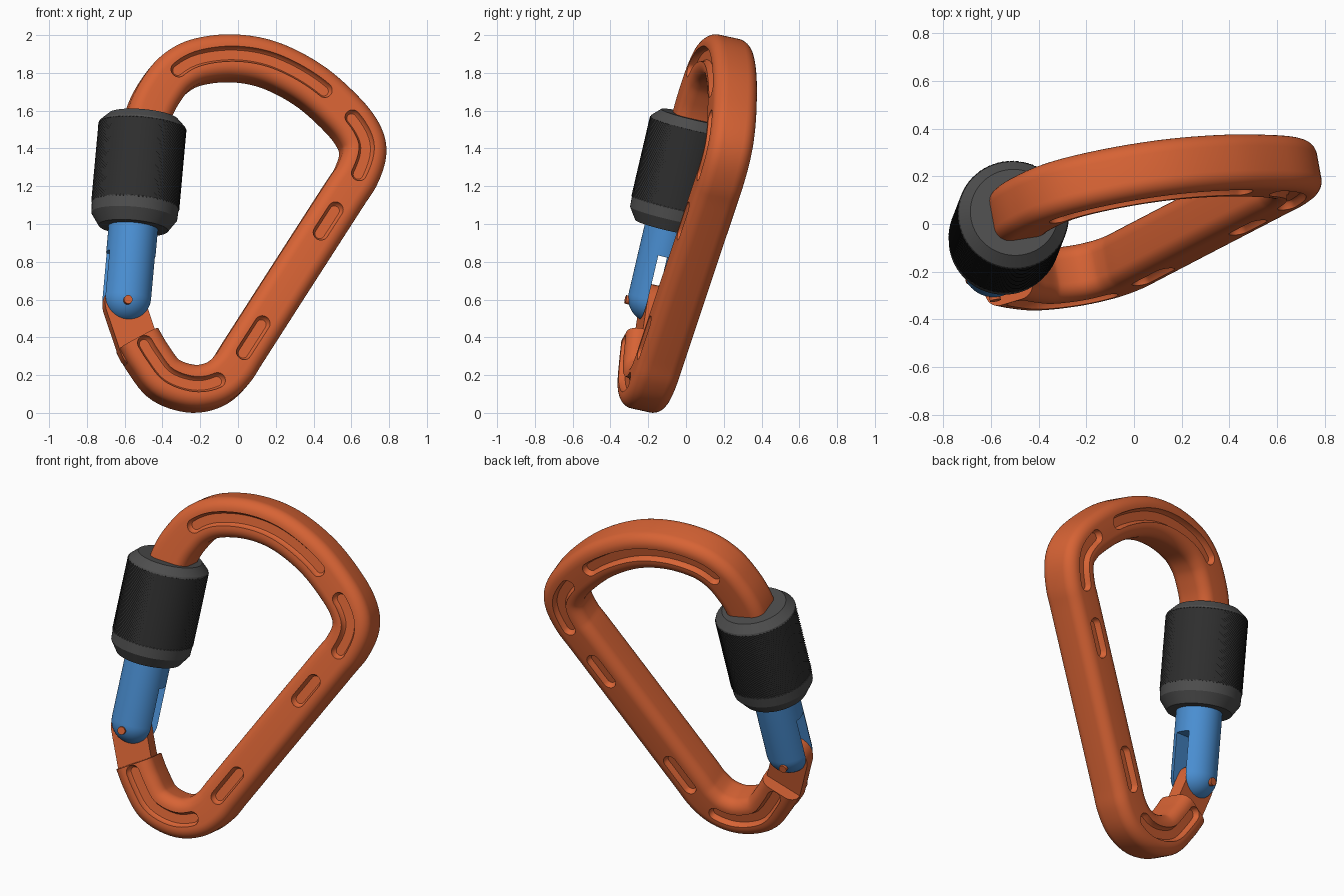
import bpy, bmesh, math
from mathutils import Vector, Matrix

if "Cube" in bpy.data.objects:
    bpy.data.objects.remove(bpy.data.objects["Cube"])

# Tilted plane of the ring: y = A*x + B*z + C
A, B, C = 0.182, 0.217, -0.2
E1 = Vector((1, A, 0)).normalized()
N = -Vector((-A, 1, -B)).normalized()          # local z, towards the front
E2 = N.cross(E1)
FRAME = Matrix.Translation((0, C, 0)) @ Matrix((E1, E2, N)).transposed().to_4x4()
INV = FRAME.inverted()


def P(x, z):
    """Front-view position to the ring's own plane."""
    return (INV @ Vector((x, A * x + B * z + C, z))).to_2d()


def material(name, col):
    m = bpy.data.materials.new(name)
    m.diffuse_color = (*col, 1)
    m.use_nodes = True
    m.node_tree.nodes["Principled BSDF"].inputs["Base Color"].default_value = m.diffuse_color
    return m


ORANGE = material("orange", (0.68, 0.125, 0.035))
BLUE = material("blue", (0.07, 0.28, 0.66))
BLACK = material("black", (0.028, 0.028, 0.028))
GREY = material("dark_grey", (0.075, 0.075, 0.075))


def finish(bm, name, mat=None, matrix=FRAME):
    bmesh.ops.recalc_face_normals(bm, faces=bm.faces)
    me = bpy.data.meshes.new(name)
    bm.to_mesh(me)
    bm.free()
    ob = bpy.data.objects.new(name, me)
    bpy.context.collection.objects.link(ob)
    ob.matrix_world = matrix
    if mat:
        me.materials.append(mat)
    return ob


def select(ob):
    bpy.ops.object.select_all(action='DESELECT')
    ob.select_set(True)
    bpy.context.view_layer.objects.active = ob


def smooth(ob, deg=35):
    select(ob)
    bpy.ops.object.shade_smooth_by_angle(angle=math.radians(deg))


def cut(ob, cutter):
    cutter.hide_render = True
    mod = ob.modifiers.new("cut", 'BOOLEAN')
    mod.operation, mod.solver, mod.object = 'DIFFERENCE', 'EXACT', cutter
    bpy.context.view_layer.update()
    select(ob)
    bpy.ops.object.modifier_apply(modifier=mod.name)
    bpy.data.objects.remove(cutter)


def bridge(bm, rings):
    for r, s in zip(rings, rings[1:]):
        for i in range(len(r)):
            j = (i + 1) % len(r)
            bm.faces.new((r[i], r[j], s[j], s[i]))
    bm.faces.new(rings[0])
    bm.faces.new(rings[-1])


def spline(pts, step=0.02):
    """Catmull-Rom curve, resampled to even spacing."""
    q = [2 * pts[0] - pts[1]] + pts + [2 * pts[-1] - pts[-2]]
    fine = []
    for a, b, c, d in zip(q, q[1:], q[2:], q[3:]):
        for k in range(40):
            t = k / 40
            fine.append(0.5 * (2 * b + (c - a) * t + (2 * a - 5 * b + 4 * c - d) * t * t
                               + (3 * b - a - 3 * c + d) * t ** 3))
    fine.append(pts[-1])
    out, run = [fine[0]], 0
    for a, b in zip(fine, fine[1:]):
        run += (b - a).length
        if run >= step:
            out.append(b)
            run = 0
    return out


def side_dir(path, i):
    t = (path[min(i + 1, len(path) - 1)] - path[max(i - 1, 0)]).normalized()
    return Vector((-t.y, t.x))


def slot(bm, path, levels):
    """Round-ended bar along a path; levels are (half width, height)."""
    n = len(path)
    rings = []
    for r, z in levels:
        out = [path[i] + side_dir(path, i) * r for i in range(n)]
        for end, sgn in ((n - 1, 1), (0, -1)):
            s = side_dir(path, end) * sgn
            f = Vector((s.y, -s.x))
            out += [path[end] + (s * math.cos(a) + f * math.sin(a)) * r
                    for a in (math.pi * k / 12 for k in range(1, 12))]
            if end:
                out += [path[i] - side_dir(path, i) * r for i in reversed(range(n))]
        rings.append([bm.verts.new((p.x, p.y, z)) for p in out])
    bridge(bm, rings)


# Ring body: rounded-square bar swept along the D-shaped path
path = spline([P(*p) for p in (
    (-.497, 1.48), (-.47, 1.59), (-.42, 1.69), (-.34, 1.79), (-.22, 1.855), (-.03, 1.877),
    (.17, 1.84), (.38, 1.73), (.555, 1.575), (.64, 1.46), (.66, 1.365), (.623, 1.25),
    (.55, 1.136), (.25, .67), (.03, .327), (-.04, .22), (-.125, .15), (-.245, .128),
    (-.385, .175), (-.475, .285), (-.54, .395))])
HW, HT, R = 0.117, 0.118, 0.065
section = []
for k, (sx, sy) in enumerate(((1, 1), (-1, 1), (-1, -1), (1, -1))):
    for i in range(9):
        a = math.pi / 2 * (k + i / 8)
        section.append((sx * (HW - R) + R * math.cos(a), sy * (HT - R) + R * math.sin(a)))
bm = bmesh.new()
rings = []
for i, p in enumerate(path):
    s = side_dir(path, i)
    rings.append([bm.verts.new((p.x + s.x * u, p.y + s.y * u, w)) for u, w in section])
bridge(bm, rings)
body = finish(bm, "ring_body", ORANGE)

# Recessed grooves on both faces
bm = bmesh.new()
for ends in (((-.33, 1.79), (.43, 1.69)), ((.585, 1.53), (.625, 1.25)),
             ((.50, 1.055), (.41, .92)), ((.10, .445), (.015, .305)),
             ((-.50, .34), (-.125, .15))):
    i, j = sorted(min(range(len(path)), key=lambda k: (path[k] - P(*e)).length) for e in ends)
    for f in (1, -1):
        slot(bm, path[i:j + 1], [(.026, f * (HT - .032)), (.036, f * (HT - .022)),
                                 (.044, f * (HT + .012))])
cut(body, finish(bm, "groove_cutter"))
smooth(body, 40)

# Hinge tongue and pin
pin = P(-.605, .572)
foot = P(-.525, .335)
bm = bmesh.new()
slot(bm, [foot, foot.lerp(pin, .5), pin], [(.108, -.042), (.108, .042)])
smooth(finish(bm, "hinge_tongue", ORANGE))
bm = bmesh.new()
bmesh.ops.create_cone(bm, cap_ends=True, segments=24, radius1=.023, radius2=.023, depth=.28,
                      matrix=Matrix.Translation((pin.x, pin.y, 0)))
smooth(finish(bm, "hinge_pin", ORANGE))

# Gate axis frame: z runs up the gate from its tip
tip, top = P(-.600, .48), P(-.501, 1.57)
d = (top - tip).normalized().to_3d()
nz = Vector((0, 0, 1))
AXIS = FRAME @ Matrix.Translation(tip.to_3d()) @ Matrix((nz.cross(d), nz, d)).transposed().to_4x4()


def lathe(name, profile, mat, segs=64, knurl=0):
    bm = bmesh.new()
    rings = []
    for j, (r, h) in enumerate(profile):
        ring = []
        for i in range(segs):
            rr = r + knurl * (1 if (i + j) % 2 else -1)
            a = 2 * math.pi * i / segs
            ring.append(bm.verts.new((rr * math.cos(a), rr * math.sin(a), h)))
        rings.append(ring)
    bridge(bm, rings)
    return finish(bm, name, mat, AXIS)


# Gate tube with round tip, slotted through for the tongue
G = 0.131
gate = lathe("gate_tube", [(G * math.sin(a), G - G * math.cos(a))
                           for a in (math.pi / 2 * k / 12 for k in range(1, 13))] + [(G, .66)], BLUE)
bm = bmesh.new()
bmesh.ops.create_cube(bm, size=1, matrix=Matrix.Translation((0, 0, .135))
                      @ Matrix.Diagonal((.4, .092, .47, 1)))
cut(gate, finish(bm, "gate_slot_cutter", None, AXIS))
smooth(gate)

# Locking sleeve: plain collars with a knurled grip between
smooth(lathe("sleeve_lower_collar", [(.185, .515), (.228, .578), (.231, .64), (.19, .66)], GREY), 20)
smooth(lathe("sleeve_upper_collar", [(.19, 1.05), (.231, 1.068), (.228, 1.078), (.185, 1.12)], GREY), 20)
lathe("sleeve_grip", [(.230, .635 + .435 * k / 60) for k in range(61)], BLACK, 140, .004)
